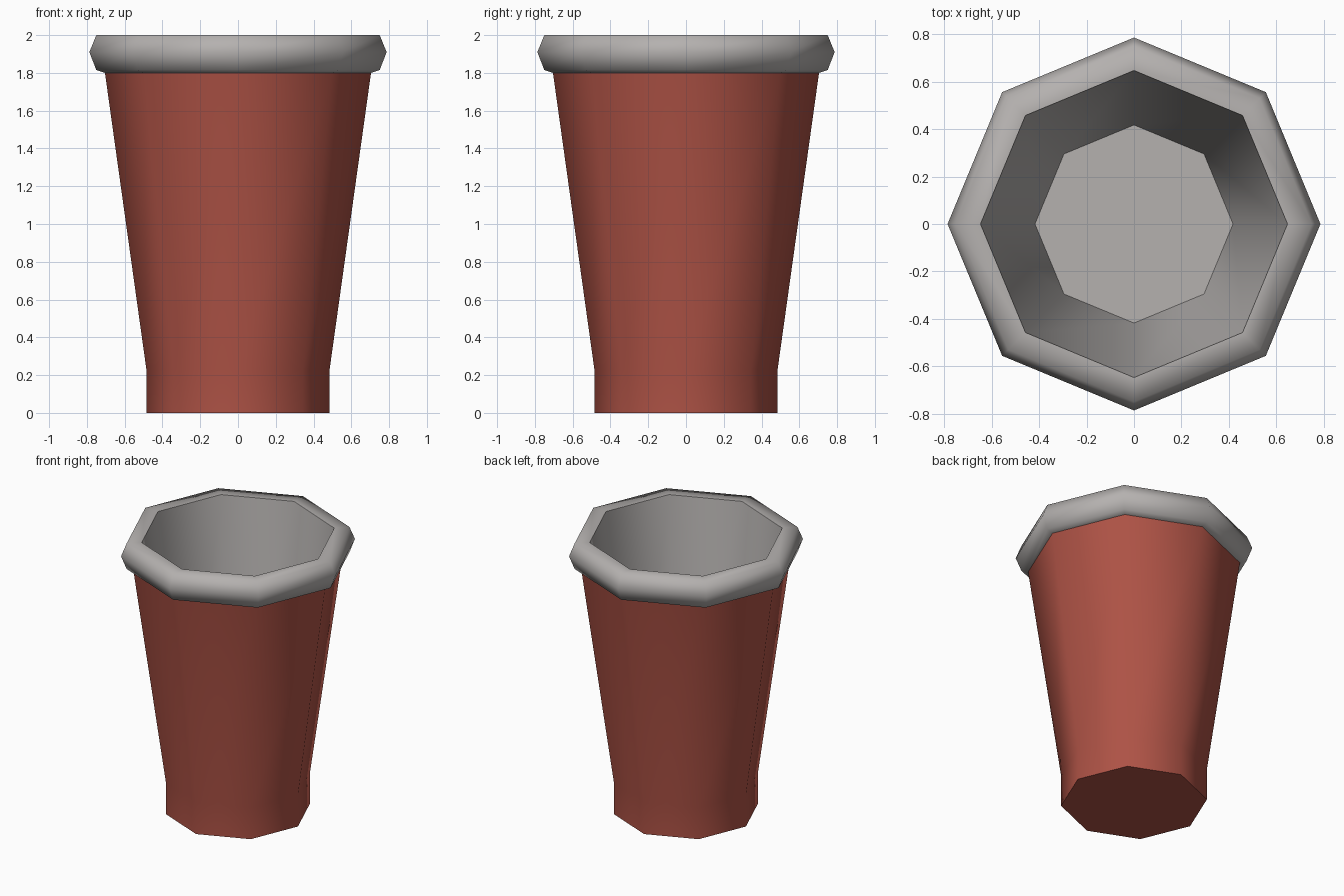
import bpy, bmesh, math

if "Cube" in bpy.data.objects:
    bpy.data.objects.remove(bpy.data.objects["Cube"])

SIDES = 8

def material(name, rgb):
    m = bpy.data.materials.new(name)
    m.diffuse_color = (*rgb, 1)
    m.use_nodes = True
    m.node_tree.nodes["Principled BSDF"].inputs["Base Color"].default_value = m.diffuse_color
    return m

def lathe(name, profile, mat, cap_first=False, cap_last=False):
    """Revolve (radius, z) points, listed so that the faces point outwards."""
    bm = bmesh.new()
    rings = []
    for r, z in profile:
        rings.append([bm.verts.new((r * math.cos(math.tau * i / SIDES),
                                    r * math.sin(math.tau * i / SIDES), z))
                      for i in range(SIDES)])
    for a, b in zip(rings, rings[1:]):
        for i in range(SIDES):
            j = (i + 1) % SIDES
            bm.faces.new((a[i], a[j], b[j], b[i]))
    if cap_first:
        bm.faces.new(rings[0][::-1])
    if cap_last:
        bm.faces.new(rings[-1])
    me = bpy.data.meshes.new(name)
    bm.to_mesh(me)
    bm.free()
    me.materials.append(mat)
    ob = bpy.data.objects.new(name, me)
    bpy.context.collection.objects.link(ob)
    bpy.ops.object.select_all(action='DESELECT')
    ob.select_set(True)
    bpy.context.view_layer.objects.active = ob
    bpy.ops.object.shade_smooth_by_angle(angle=math.radians(75))
    return ob

red = material("red", (0.42, 0.085, 0.06))
grey = material("warm grey", (0.46, 0.44, 0.43))

# Tapered outer wall with straight foot
lathe("cup_body", [(0.485, 0), (0.485, 0.23), (0.705, 1.805)], red, cap_first=True)

# Rolled lip, inner wall and floor
lathe("lip_and_lining", [(0.705, 1.80), (0.75, 1.815), (0.787, 1.91), (0.75, 2.0),
                         (0.648, 2.0), (0.418, 0.23)], grey, cap_last=True)
